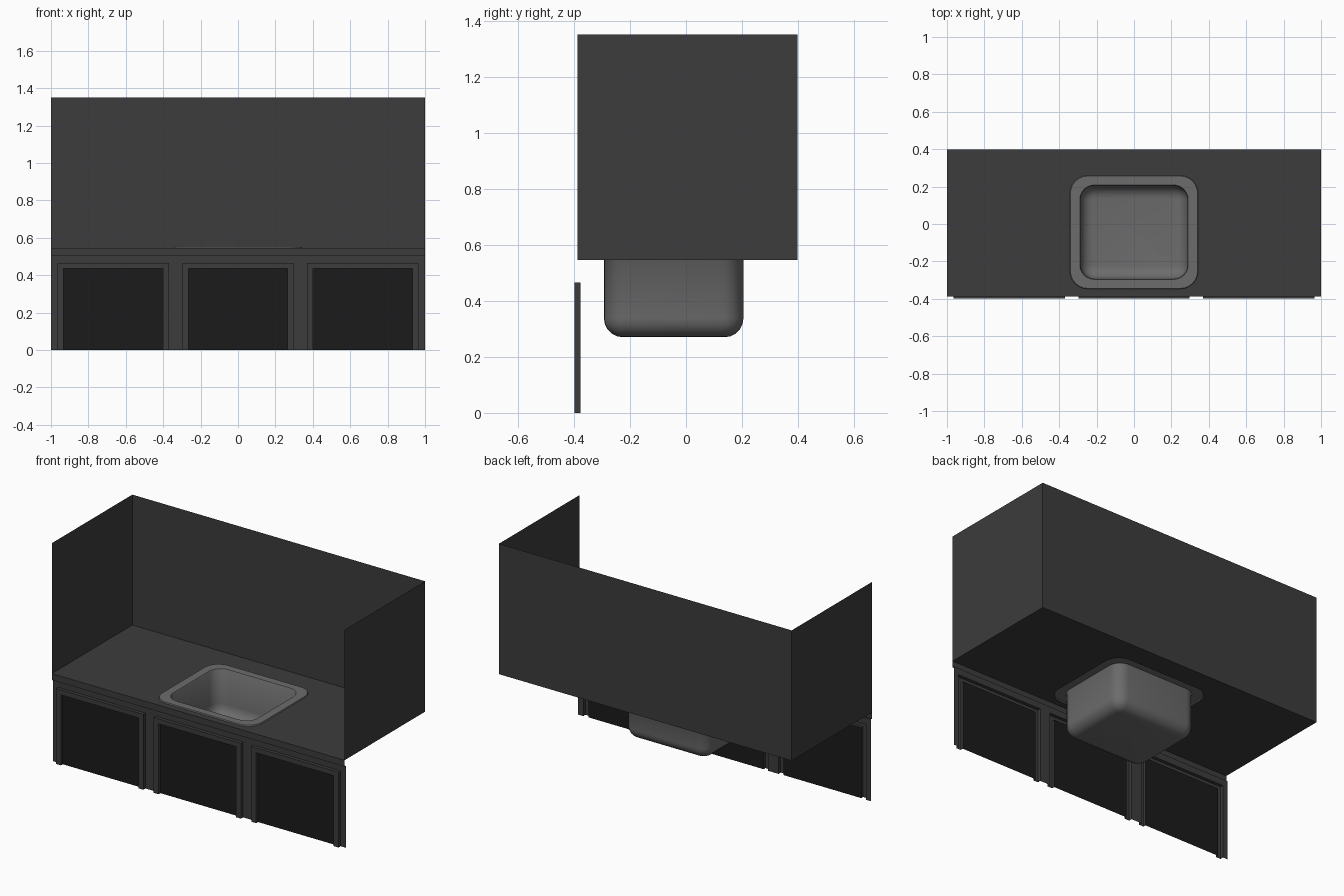
import bpy, bmesh, math

if "Cube" in bpy.data.objects:
    bpy.data.objects.remove(bpy.data.objects["Cube"])

def material(name, v):
    m = bpy.data.materials.new(name)
    m.diffuse_color = (v, v, v, 1)
    m.use_nodes = True
    m.node_tree.nodes["Principled BSDF"].inputs["Base Color"].default_value = m.diffuse_color
    return m

DARK = material("dark_grey", 0.045)
BLACK = material("near_black", 0.011)
STEEL = material("sink_grey", 0.15)

def finish(name, bm, mat, smooth=False, recalc=False):
    if recalc:
        bmesh.ops.recalc_face_normals(bm, faces=bm.faces)
    me = bpy.data.meshes.new(name)
    bm.to_mesh(me)
    bm.free()
    ob = bpy.data.objects.new(name, me)
    bpy.context.collection.objects.link(ob)
    me.materials.append(mat)
    if smooth:
        bpy.ops.object.select_all(action='DESELECT')
        ob.select_set(True)
        bpy.context.view_layer.objects.active = ob
        bpy.ops.object.shade_smooth_by_angle(angle=math.radians(40))
    return ob

def sheet(name, chains, mat):
    """Skin quads between successive open chains of points."""
    bm = bmesh.new()
    rows = [[bm.verts.new(p) for p in c] for c in chains]
    for a, b in zip(rows, rows[1:]):
        for i in range(len(a) - 1):
            bm.faces.new((a[i], a[i + 1], b[i + 1], b[i]))
    return finish(name, bm, mat)

def rounded_ring(bm, hx, hy, r, z, cy=-0.044, n=6):
    vs = []
    for k, (sx, sy) in enumerate(((1, 1), (-1, 1), (-1, -1), (1, -1))):
        for i in range(n + 1):
            a = math.pi / 2 * (k + i / n)
            vs.append(bm.verts.new((sx * (hx - r) + r * math.cos(a),
                                    cy + sy * (hy - r) + r * math.sin(a), z)))
    return vs

TOP, LIP, WALL = 0.545, 0.505, 1.35
LIP_Y, SHEET_Y, FRONT_Y, BACK_Y = -0.388, -0.376, -0.397, 0.397
RIM = (0.343, 0.303, 0.095)

# three upright walls around the counter
plan = [(-1, LIP_Y), (-1, BACK_Y), (1, BACK_Y), (1, LIP_Y)]
sheet("splash_walls", [[(x, y, z) for x, y in plan] for z in (TOP, WALL)], DARK)

# counter top with the sink opening
bm = bmesh.new()
outer = [bm.verts.new((x, y, TOP)) for x, y in plan]
hole = rounded_ring(bm, *RIM, TOP)
for loop in (outer, hole):
    for i, v in enumerate(loop):
        bm.edges.new((v, loop[i - 1]))
bmesh.ops.triangle_fill(bm, use_beauty=True, use_dissolve=False, edges=bm.edges[:], normal=(0, 0, 1))
finish("counter_top", bm, DARK)

# front lip, its underside and the rail above the doors
rail = [(LIP_Y, TOP), (LIP_Y, LIP), (SHEET_Y, LIP), (SHEET_Y, 0.465)]
sheet("counter_lip_and_rail", [[(x, y, z) for x in (-1, 1)] for y, z in rail], DARK)

# doors: raised frame on three sides, recessed dark panel
HALF, INNER, DOOR_TOP, PANEL_TOP, PANEL_Y = 0.298, 0.265, 0.465, 0.435, -0.379
CENTRES = (-0.667, 0, 0.667)

def arch(cx, h, t, y):
    return [(cx - h, y, 0), (cx - h, y, t), (cx + h, y, t), (cx + h, y, 0)]

for i, cx in enumerate(CENTRES, 1):
    sheet(f"door_frame_{i}", [arch(cx, HALF, DOOR_TOP, SHEET_Y), arch(cx, HALF, DOOR_TOP, FRONT_Y),
                              arch(cx, INNER, PANEL_TOP, FRONT_Y), arch(cx, INNER, PANEL_TOP, PANEL_Y)], DARK)
    sheet(f"door_panel_{i}", [[(cx + s * INNER, PANEL_Y, z) for s in (-1, 1)]
                              for z in (PANEL_TOP, 0)], BLACK)

# stiles between and beside the doors
edges = [-1] + [cx + s * HALF for cx in CENTRES for s in (-1, 1)] + [1]
for i in range(0, len(edges), 2):
    sheet(f"stile_{i // 2 + 1}", [[(x, SHEET_Y, z) for x in edges[i:i + 2]]
                                  for z in (DOOR_TOP, 0)], DARK)

# sink: flat rim, straight bowl walls, rounded floor edge
bm = bmesh.new()
BX, BY, BR, FLOOR, FILLET = 0.286, 0.249, 0.075, 0.27, 0.068
rings = [rounded_ring(bm, *RIM, TOP),
         rounded_ring(bm, RIM[0] - 0.003, RIM[1] - 0.003, RIM[2] - 0.003, 0.551),
         rounded_ring(bm, BX + 0.004, BY + 0.004, BR + 0.004, 0.551),
         rounded_ring(bm, BX, BY, BR, 0.546)]
for i in range(6):
    a = math.pi / 2 * i / 5
    d = FILLET * (1 - math.cos(a))
    rings.append(rounded_ring(bm, BX - d, BY - d, BR - d, FLOOR + FILLET * (1 - math.sin(a))))
for a, b in zip(rings, rings[1:]):
    for i in range(len(a)):
        bm.faces.new((a[i - 1], a[i], b[i], b[i - 1]))
bm.faces.new(rings[-1])
finish("sink", bm, STEEL, smooth=True)
